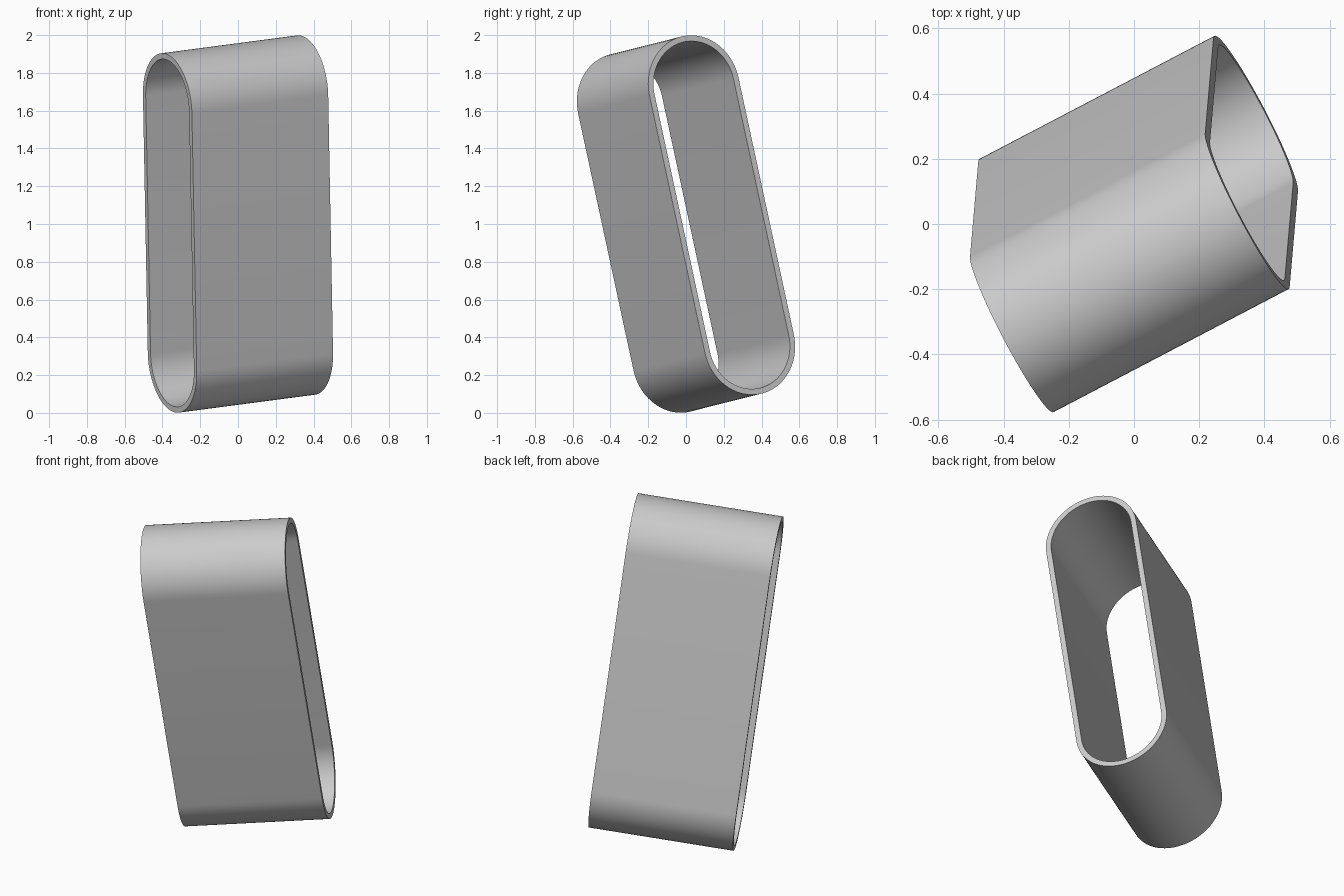
import bpy
import bmesh
from math import pi, sin, cos, radians
from mathutils import Matrix, Vector

if "Cube" in bpy.data.objects:
    bpy.data.objects.remove(bpy.data.objects["Cube"], do_unlink=True)

DEPTH = 0.82       # length along the open axis
RADIUS = 0.273     # outer radius of the rounded ends
HALF = 0.696       # half distance between the end centres
WALL = 0.031
STEPS = 40         # segments per rounded end

grey = bpy.data.materials.new("plain_grey")
grey.use_nodes = True
colour = (0.6, 0.6, 0.6, 1)
grey.diffuse_color = colour
grey.node_tree.nodes["Principled BSDF"].inputs["Base Color"].default_value = colour


def slot_ring(bm, radius, x):
    """Closed slot outline in the local YZ plane."""
    ring = []
    for end in (0, 1):
        centre = HALF if end == 0 else -HALF
        for i in range(STEPS + 1):
            a = pi * (end + i / STEPS)
            ring.append(bm.verts.new((x, radius * cos(a), centre + radius * sin(a))))
    return ring


# Hollow slot-shaped sleeve: outer wall, rim, inner wall, rim
bm = bmesh.new()
rings = [slot_ring(bm, r, x) for r, x in (
    (RADIUS, -DEPTH / 2), (RADIUS, DEPTH / 2),
    (RADIUS - WALL, DEPTH / 2), (RADIUS - WALL, -DEPTH / 2))]
for k, ring in enumerate(rings):
    following = rings[(k + 1) % len(rings)]
    for i in range(len(ring)):
        j = (i + 1) % len(ring)
        bm.faces.new((ring[i], ring[j], following[j], following[i]))
bmesh.ops.recalc_face_normals(bm, faces=bm.faces)

mesh = bpy.data.meshes.new("slot_sleeve")
bm.to_mesh(mesh)
bm.free()
mesh.materials.append(grey)
sleeve = bpy.data.objects.new("slot_sleeve", mesh)
bpy.context.collection.objects.link(sleeve)

# Tilt the sleeve: local X is the open axis, local Z the long axis
open_axis = Vector((0.722, 0.378, 0.095)).normalized()
long_axis = Vector((-0.017, -0.21, 0.978))
side_axis = long_axis.cross(open_axis).normalized()
long_axis = open_axis.cross(side_axis)
tilt = Matrix((open_axis, side_axis, long_axis)).transposed().to_4x4()
sleeve.matrix_world = Matrix.Translation((0, 0, 1)) @ tilt

bpy.ops.object.select_all(action='DESELECT')
sleeve.select_set(True)
bpy.context.view_layer.objects.active = sleeve
bpy.ops.object.shade_smooth_by_angle(angle=radians(30))
